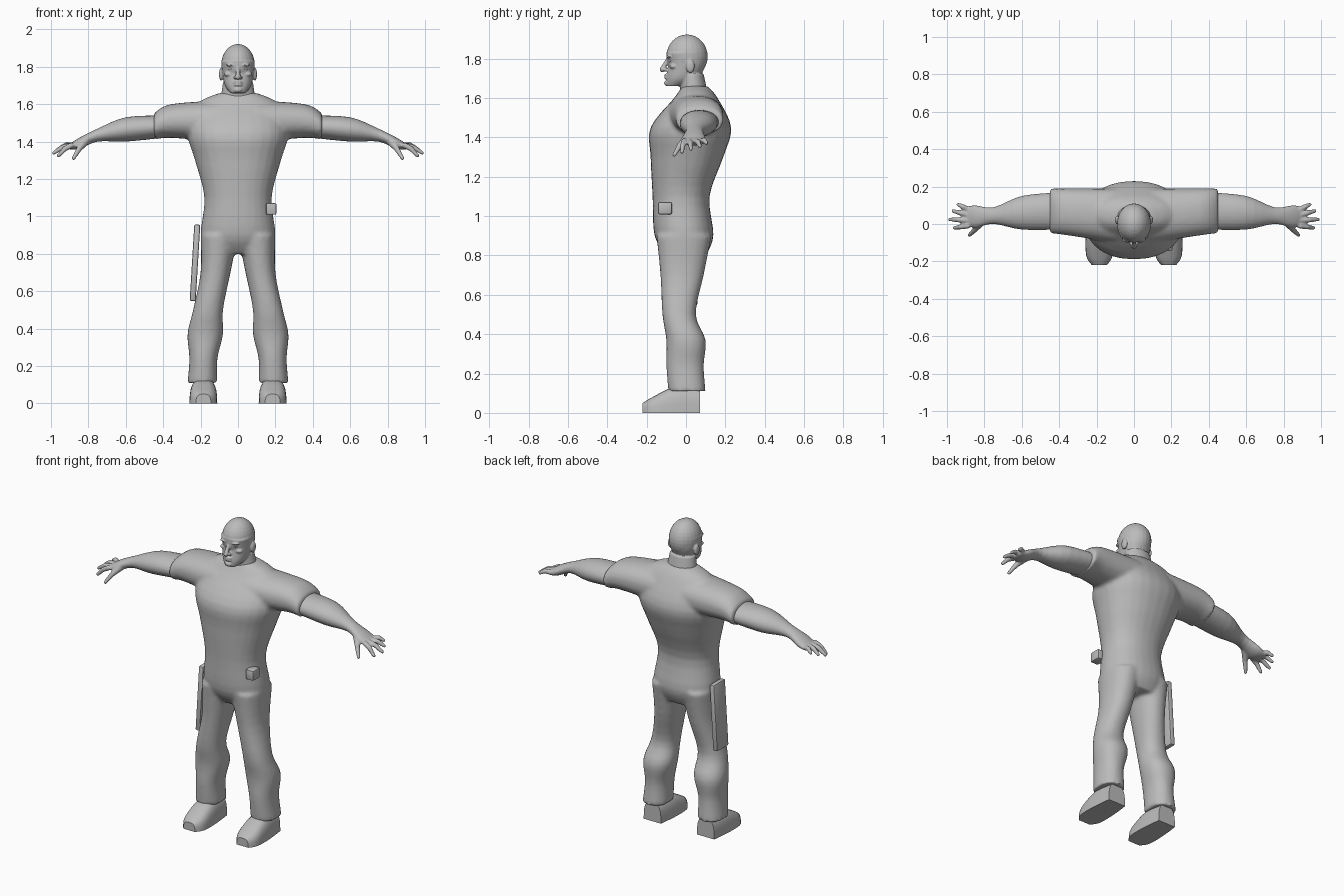
import bpy, bmesh, math
from mathutils import Vector, Matrix

cube = bpy.data.objects.get("Cube")
if cube:
    bpy.data.objects.remove(cube, do_unlink=True)

grey = bpy.data.materials.new("plain_grey")
grey.use_nodes = True
colour = (0.5, 0.5, 0.5, 1)
grey.diffuse_color = colour
grey.node_tree.nodes["Principled BSDF"].inputs["Base Color"].default_value = colour

SIDES = {"left": 1, "right": -1}


def refine(keys, steps=4):
    """Pass a smooth curve through the key sections."""
    keys = [Vector(key) for key in keys]
    padded = [keys[0]] + keys + [keys[-1]]
    result = []
    for before, start, end, after in zip(padded, padded[1:], padded[2:], padded[3:]):
        for step in range(steps):
            t = step / steps
            slope_in, slope_out = (end - before) / 2, (after - start) / 2
            bend = slope_in * (1 - t) - slope_out * t
            blend = t * t * (3 - 2 * t)
            result.append(start.lerp(end, blend) + bend * t * (1 - t))
    return result + [keys[-1]]


def loft(bm, axis, keys, power=2.2, side=1, segments=28, floor=-1):
    """Skin rounded sections (position, low a, high a, low b, high b) along an axis."""
    rings = []
    for along, a_low, a_high, b_low, b_high in refine(keys):
        ring = []
        for i in range(segments):
            angle = math.tau * i / segments
            cos, sin = math.cos(angle), math.sin(angle)
            across = math.copysign(abs(cos) ** (2 / power), cos)
            upward = math.copysign(abs(sin) ** (2 / power), sin)
            a = (a_low + a_high + (a_high - a_low) * across) / 2
            b = (b_low + b_high + (b_high - b_low) * upward) / 2
            x, y, z = {"x": (along, a, b), "y": (a, along, b), "z": (a, b, along)}[axis]
            ring.append(bm.verts.new((x * side, y, max(z, floor))))
        rings.append(ring)
    for low, high in zip(rings, rings[1:]):
        for i in range(segments):
            bm.faces.new((low[i - 1], low[i], high[i], high[i - 1]))
    bm.faces.new(rings[0])
    bm.faces.new(rings[-1])


def symmetric(keys):
    """Turn (height, half width, front, back) into full sections."""
    return [(height, -half, half, front, back) for height, half, front, back in keys]


def ball(bm, centre, size):
    place = Matrix.Translation(centre) @ Matrix.Diagonal((*size, 1))
    bmesh.ops.create_uvsphere(bm, u_segments=24, v_segments=16, radius=1, matrix=place)


def limb(bm, points, radii, side=1):
    """Chain of tapered segments with round joints."""
    points = [Vector((x * side, y, z)) for x, y, z in points]
    for point, radius in zip(points, radii):
        ball(bm, point, (radius, radius, radius))
    for start, end, thick, thin in zip(points, points[1:], radii, radii[1:]):
        span = end - start
        turn = span.to_track_quat("Z", "Y").to_matrix().to_4x4()
        place = Matrix.Translation((start + end) / 2) @ turn
        bmesh.ops.create_cone(bm, cap_ends=True, segments=14, radius1=thick,
                              radius2=thin, depth=span.length, matrix=place)


def finish(bm, name, voxel=0, softness=3, angle=180):
    """Make the object, optionally fusing its overlapping pieces into one skin."""
    bmesh.ops.recalc_face_normals(bm, faces=bm.faces)
    mesh = bpy.data.meshes.new(name)
    bm.to_mesh(mesh)
    bm.free()
    obj = bpy.data.objects.new(name, mesh)
    bpy.context.scene.collection.objects.link(obj)
    bpy.ops.object.select_all(action="DESELECT")
    obj.select_set(True)
    bpy.context.view_layer.objects.active = obj
    if voxel:
        fuse = obj.modifiers.new("fuse", "REMESH")
        fuse.mode = "VOXEL"
        fuse.voxel_size = voxel
        bpy.ops.object.modifier_apply(modifier=fuse.name)
        soften = obj.modifiers.new("soften", "SMOOTH")
        soften.iterations = softness
        bpy.ops.object.modifier_apply(modifier=soften.name)
    obj.data.materials.clear()
    obj.data.materials.append(grey)
    bpy.ops.object.shade_smooth_by_angle(angle=math.radians(angle))


# Overalls: torso, trouser legs and short sleeves fused together
bm = bmesh.new()
torso = [(0.8, 0.16, -0.1, 0.1), (0.9, 0.2, -0.16, 0.14), (1.1, 0.18, -0.17, 0.12),
         (1.3, 0.23, -0.18, 0.19), (1.45, 0.27, -0.18, 0.23),
         (1.6, 0.22, -0.06, 0.16), (1.66, 0.1, -0.02, 0.11)]
trouser_leg = [(0.9, 0, 0.2, -0.15, 0.13), (0.7, 0.04, 0.2, -0.13, 0.09),
               (0.5, 0.08, 0.24, -0.12, 0.05), (0.37, 0.08, 0.27, -0.1, 0.1),
               (0.24, 0.11, 0.26, -0.1, 0.09), (0.11, 0.11, 0.27, -0.09, 0.1)]
sleeve = [(0.1, -0.1, 0.19, 1.4, 1.62), (0.36, -0.06, 0.19, 1.42, 1.6),
          (0.45, -0.05, 0.19, 1.41, 1.55)]
loft(bm, "z", symmetric(torso))
for side in SIDES.values():
    loft(bm, "z", trouser_leg, side=side)
    loft(bm, "x", sleeve, side=side)
finish(bm, "overalls", voxel=0.011, softness=5)

# Bare arms, with four fingers fanned out from the palm and a thumb
forearm = [(0.4, -0.03, 0.17, 1.42, 1.54), (0.6, -0.03, 0.15, 1.4, 1.53),
           (0.75, 0, 0.09, 1.4, 1.47), (0.85, -0.02, 0.1, 1.36, 1.42),
           (0.91, 0, 0.09, 1.36, 1.38)]
thumb = [(0.82, 0.01, 1.4), (0.85, -0.03, 1.36), (0.88, -0.06, 1.31)]
for label, side in SIDES.items():
    bm = bmesh.new()
    loft(bm, "x", forearm, power=2, side=side)
    limb(bm, thumb, (0.024, 0.015, 0.01), side)
    for i in range(4):
        knuckle = Vector((0.89, 0.03 * i - 0.01, 1.38))
        fan = 0.2 * i - 0.15
        length = 0.1 - 0.025 * abs(i - 1.2)
        tip = knuckle + Vector((length * math.cos(fan), length * math.sin(fan), 0.015 * i - 0.055))
        middle = (knuckle + tip) / 2 + Vector((0, 0, 0.01))
        limb(bm, (knuckle, middle, tip), (0.015, 0.014, 0.01), side)
    finish(bm, label + "_arm", voxel=0.006)

# Head: skull, jaw, neck and features fused together
bm = bmesh.new()
jaw = [(1.66, 0.04, -0.1, -0.02), (1.7, 0.07, -0.1, 0.06),
       (1.77, 0.085, -0.09, 0.1), (1.83, 0.09, -0.1, 0.1)]
neck = [(1.58, 0.1, -0.03, 0.12), (1.72, 0.08, -0.03, 0.09)]
ball(bm, (0, 0.005, 1.81), (0.09, 0.105, 0.112))
loft(bm, "z", symmetric(jaw))
loft(bm, "z", symmetric(neck), power=2)
limb(bm, [(0, -0.09, 1.8), (0, -0.12, 1.745)], (0.009, 0.014))   # nose
for height in (1.703, 1.716):                                    # lips
    ball(bm, (0, -0.098, height), (0.025, 0.014, 0.007))
ball(bm, (0, -0.095, 1.676), (0.024, 0.017, 0.014))              # chin
for side in SIDES.values():
    ball(bm, (0.013 * side, -0.104, 1.743), (0.011, 0.012, 0.009))   # nostril
    ball(bm, (0.036 * side, -0.084, 1.81), (0.028, 0.016, 0.008))    # brow
    ball(bm, (0.05 * side, -0.062, 1.76), (0.025, 0.022, 0.014))     # cheekbone
    ball(bm, (0.09 * side, 0.022, 1.76), (0.012, 0.022, 0.034))      # ear
finish(bm, "head", voxel=0.0045)

# Eyes and flat-soled shoes
shoe = [(-0.22, 0.04, 0.05), (-0.17, 0.07, 0.08), (-0.06, 0.073, 0.13), (0.07, 0.06, 0.12)]
for label, side in SIDES.items():
    bm = bmesh.new()
    ball(bm, (0.036 * side, -0.076, 1.788), (0.016, 0.013, 0.008))
    finish(bm, label + "_eye")
    bm = bmesh.new()
    sections = [(y, 0.185 - half, 0.185 + half, -top, top) for y, half, top in shoe]
    loft(bm, "y", sections, power=3, side=side, floor=0)
    finish(bm, label + "_shoe", angle=50)


def box(name, centre, size, tilt=0):
    bm = bmesh.new()
    turn = Matrix.Rotation(tilt, 4, "Y")
    place = Matrix.Translation(centre) @ turn @ Matrix.Diagonal((*size, 1))
    bmesh.ops.create_cube(bm, size=1, matrix=place)
    bmesh.ops.bevel(bm, geom=bm.edges[:], offset=0.008, segments=2, profile=0.5, affect="EDGES")
    finish(bm, name, angle=40)


# Belt pouch on the left hip, long thigh pocket on the right
box("belt_pouch", (0.178, -0.107, 1.04), (0.055, 0.07, 0.062))
box("thigh_pocket", (-0.23, 0, 0.752), (0.032, 0.115, 0.41), tilt=0.06)
